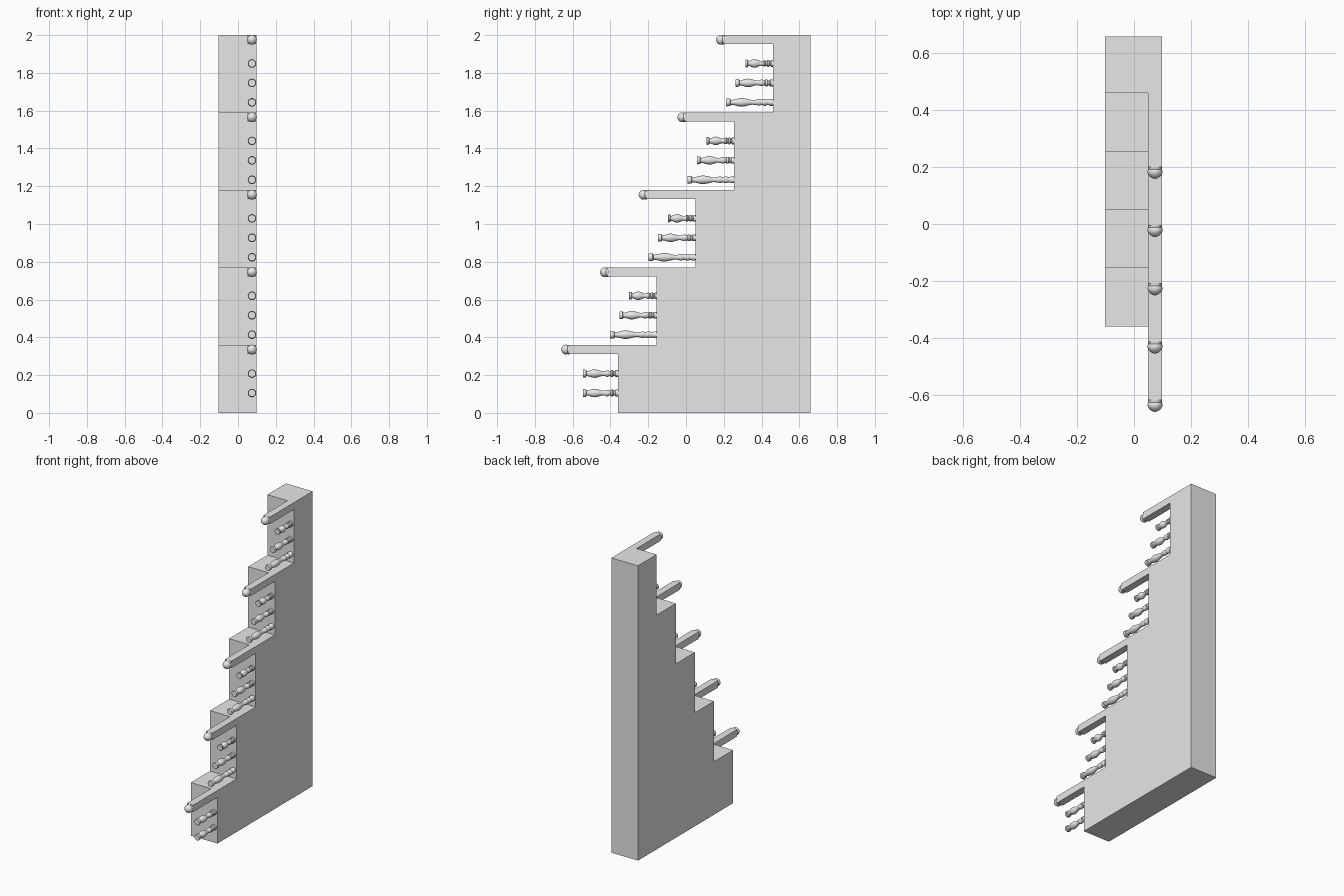
import bpy, bmesh, math

if "Cube" in bpy.data.objects:
    bpy.data.objects.remove(bpy.data.objects["Cube"])

grey = bpy.data.materials.new("plain grey")
grey.diffuse_color = (0.8, 0.8, 0.8, 1)
grey.use_nodes = True
grey.node_tree.nodes["Principled BSDF"].inputs["Base Color"].default_value = grey.diffuse_color

BACK, LEFT, RIGHT = 0.66, -0.102, 0.098
RISE, RUN = 0.41, 0.205
RAIL_X, RAIL_W, RAIL_H = 0.074, 0.048, 0.047


def finish(name, bm, smooth=False):
    bmesh.ops.recalc_face_normals(bm, faces=bm.faces)
    mesh = bpy.data.meshes.new(name)
    bm.to_mesh(mesh)
    bm.free()
    mesh.materials.append(grey)
    ob = bpy.data.objects.new(name, mesh)
    bpy.context.collection.objects.link(ob)
    if smooth:
        bpy.ops.object.select_all(action='DESELECT')
        ob.select_set(True)
        bpy.context.view_layer.objects.active = ob
        bpy.ops.object.shade_smooth_by_angle(angle=math.radians(40))
    return ob


def box(name, x0, x1, y0, y1, z0, z1):
    bm = bmesh.new()
    bmesh.ops.create_cube(bm, size=1)
    for v in bm.verts:
        v.co = ((x0 + x1) / 2 + v.co.x * (x1 - x0),
                (y0 + y1) / 2 + v.co.y * (y1 - y0),
                (z0 + z1) / 2 + v.co.z * (z1 - z0))
    return finish(name, bm)


def turned(name, profile, x, y, z, length=1.0, sides=20):
    """Lathe (distance, radius) pairs around an axis pointing to -y."""
    bm = bmesh.new()
    rings = []
    for t, r in profile:
        rings.append([bm.verts.new((x + r * math.cos(a), y - t * length, z + r * math.sin(a)))
                      for a in (2 * math.pi * i / sides for i in range(sides))])
    for a, b in zip(rings, rings[1:]):
        for i in range(sides):
            j = (i + 1) % sides
            bm.faces.new((a[i], a[j], b[j], b[i]))
    bm.faces.new(rings[0])
    bm.faces.new(rings[-1])
    return finish(name, bm, True)


# baluster: ringed base, slender neck, long swelling, rounded end bead
BALUSTER = [(0, .018), (.07, .018), (.09, .014), (.13, .014), (.15, .018), (.20, .018),
            (.22, .014), (.26, .014), (.28, .017), (.33, .017), (.35, .014), (.44, .012),
            (.50, .015), (.58, .020), (.66, .0225), (.73, .021), (.81, .016), (.87, .013),
            (.90, .014), (.915, .020), (.985, .021), (1, .019)]
# domed knob on the rail end
KNOB = [(.254, .020), (.257, .025), (.264, .025), (.268, .0235), (.272, .026), (.280, .026),
        (.287, .023), (.294, .017), (.299, .009), (.301, .002)]

for k in range(5):
    front = -0.36 + k * RUN
    top = 0.36 + k * RISE
    bottom = 0 if k == 0 else top - RISE
    # step block and handrail piece
    box(f"step_block_{k + 1}", LEFT, RIGHT, front, BACK, bottom, top)
    box(f"handrail_{k + 1}", RAIL_X - RAIL_W / 2, RAIL_X + RAIL_W / 2,
        front - 0.26, front, top - RAIL_H, top)
    turned(f"rail_knob_{k + 1}", KNOB, RAIL_X, front, top - 0.025)
    # balusters
    if k == 0:
        spindles = [(0.105, 0.186), (0.208, 0.186)]
    else:
        spindles = [(bottom + 0.054 + 0.103 * i, 0.248 - 0.051 * i) for i in range(3)]
    for i, (z, length) in enumerate(spindles):
        turned(f"baluster_{k + 1}_{i + 1}", BALUSTER, RAIL_X, front, z, length)
